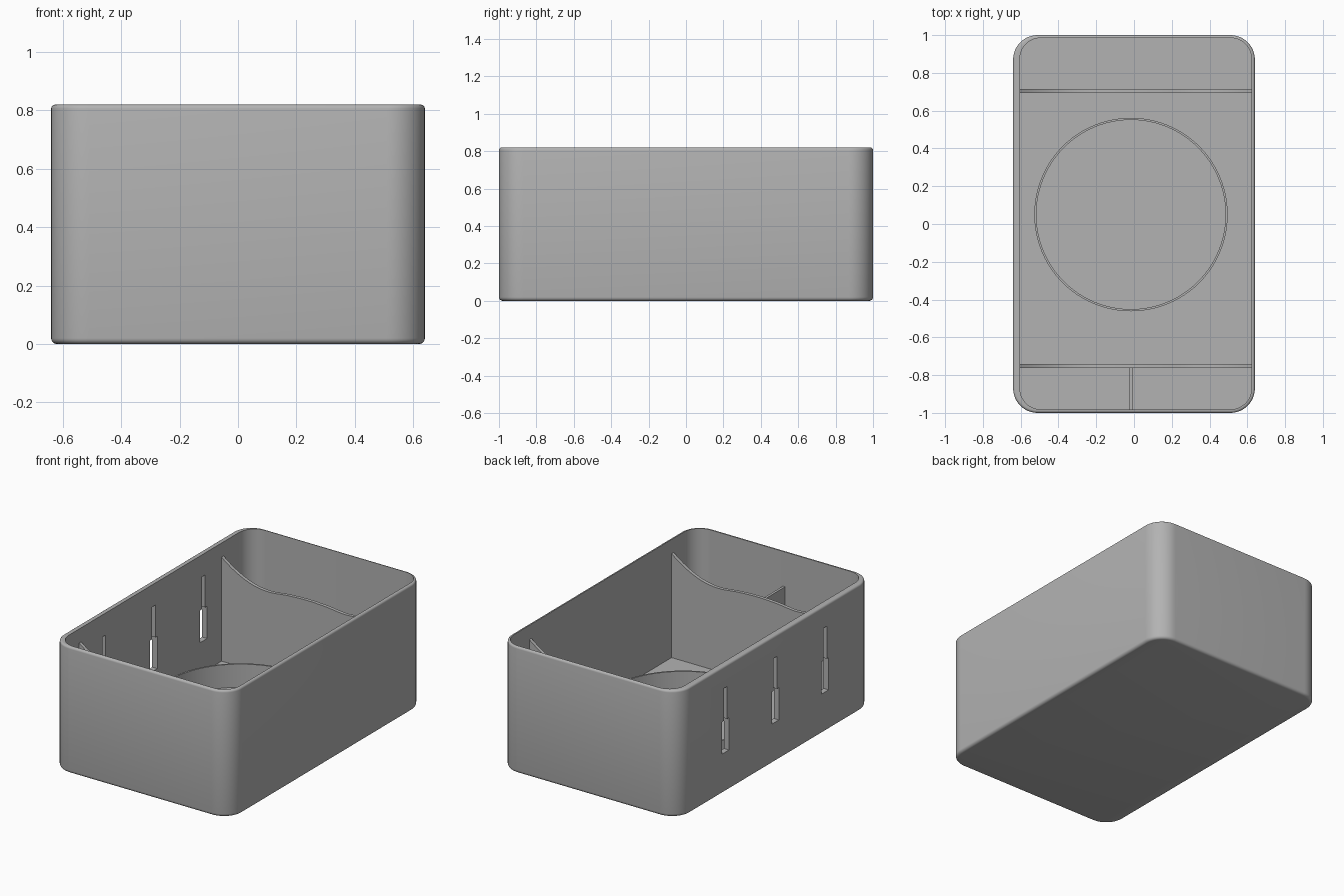
import bpy, bmesh, math

if "Cube" in bpy.data.objects:
    bpy.data.objects.remove(bpy.data.objects["Cube"])

grey = bpy.data.materials.new("light_grey")
grey.diffuse_color = (0.45, 0.45, 0.45, 1)
grey.use_nodes = True
grey.node_tree.nodes["Principled BSDF"].inputs["Base Color"].default_value = grey.diffuse_color


def make_object(name, bm):
    bmesh.ops.recalc_face_normals(bm, faces=bm.faces[:])
    mesh = bpy.data.meshes.new(name)
    bm.to_mesh(mesh)
    bm.free()
    mesh.materials.append(grey)
    obj = bpy.data.objects.new(name, mesh)
    bpy.context.collection.objects.link(obj)
    return obj


def smooth(obj):
    bpy.ops.object.select_all(action='DESELECT')
    obj.select_set(True)
    bpy.context.view_layer.objects.active = obj
    bpy.ops.object.shade_smooth_by_angle(angle=math.radians(35))


def rounded_rect(x0, x1, y0, y1, r, steps=12):
    pts = []
    for i, (cx, cy) in enumerate([(x1 - r, y1 - r), (x0 + r, y1 - r),
                                  (x0 + r, y0 + r), (x1 - r, y0 + r)]):
        for k in range(steps + 1):
            a = math.pi / 2 * (i + k / steps)
            pts.append((cx + r * math.cos(a), cy + r * math.sin(a)))
    return pts


def loft(name, rings, closed=False):
    """Skin equal-length rings; cap the ends, or join last to first."""
    bm = bmesh.new()
    loops = [[bm.verts.new(p) for p in ring] for ring in rings]
    pairs = list(zip(loops, loops[1:]))
    if closed:
        pairs.append((loops[-1], loops[0]))
    else:
        bm.faces.new(loops[0])
        bm.faces.new(loops[-1])
    for a, b in pairs:
        for i in range(len(a)):
            j = (i + 1) % len(a)
            bm.faces.new((a[i], a[j], b[j], b[i]))
    return make_object(name, bm)


def extrude_profile(name, pts, offset):
    """Solid from a flat outline of 3D points, pushed along offset."""
    far = [tuple(c + d for c, d in zip(p, offset)) for p in pts]
    return loft(name, [pts, far])


# Open box: rounded outer skin, rim, inner skin and floor
H, FLOOR, FB, FT = 0.82, 0.055, 0.02, 0.014


def outer(inset, z):
    return [(x, y, z) for x, y in rounded_rect(
        -0.64 + inset, 0.64 - inset, -1 + inset, 1 - inset, 0.13 - inset)]


def inner(z):
    return [(x, y, z) for x, y in rounded_rect(-0.604, 0.622, -0.981, 0.985, 0.11)]


arc = [math.pi / 2 * k / 4 for k in range(5)]
rings = [outer(FB * (1 - math.sin(a)), FB * (1 - math.cos(a))) for a in arc]
rings += [outer(FT * (1 - math.cos(a)), H - FT * (1 - math.sin(a))) for a in arc]
rings += [inner(H), inner(FLOOR)]
box = loft("box_shell", rings)

# Keyhole slots through the left wall
for i, y in enumerate((-0.51, 0, 0.51)):
    outline = [(-0.036, 0.258), (0.036, 0.258), (0.036, 0.467), (0.017, 0.467),
               (0.017, 0.677), (-0.017, 0.677), (-0.017, 0.467), (-0.036, 0.467)]
    cutter = extrude_profile(f"slot_cutter_{i}", [(-0.7, y + u, z) for u, z in outline],
                             (0.15, 0, 0))
    cutter.hide_render = True
    cutter.hide_viewport = True
    cut = box.modifiers.new("slot", 'BOOLEAN')
    cut.operation = 'DIFFERENCE'
    cut.solver = 'EXACT'
    cut.object = cutter
bpy.context.view_layer.update()
cut_mesh = bpy.data.meshes.new_from_object(
    box.evaluated_get(bpy.context.evaluated_depsgraph_get()))
box.modifiers.clear()
box.data = cut_mesh
for helper in [o for o in bpy.data.objects if "cutter" in o.name]:
    bpy.data.objects.remove(helper)
smooth(box)

# Cross dividers with a wavy top edge, high at the walls
half = [(0, 0.612), (0.14, 0.606), (0.28, 0.593), (0.40, 0.611),
        (0.52, 0.664), (0.622, 0.735)]


def wave(t):
    """Smooth (Catmull-Rom) height at distance t from the centre."""
    pts = [(-half[1][0], half[1][1])] + half + [(0.72, 0.82)]
    for i in range(1, len(pts) - 2):
        (x1, p1), (x2, p2) = pts[i], pts[i + 1]
        if t <= x2 + 1e-6:
            (x0, p0), (x3, p3) = pts[i - 1], pts[i + 2]
            w, u = x2 - x1, (t - x1) / (x2 - x1)
            m1, m2 = (p2 - p0) / (x2 - x0) * w, (p3 - p1) / (x3 - x1) * w
            return ((2*u**3 - 3*u**2 + 1) * p1 + (u**3 - 2*u**2 + u) * m1
                    + (3*u**2 - 2*u**3) * p2 + (u**3 - u**2) * m2)


for name, y in (("back_divider", 0.694), ("front_divider", -0.763)):
    xs = [-0.61 + 1.238 * k / 48 for k in range(49)]
    top = [(x, y, wave(abs(x - 0.009))) for x in xs]
    base = [(xs[-1], y, FLOOR - 0.01), (xs[0], y, FLOOR - 0.01)]
    smooth(extrude_profile(name, top + base, (0, 0.022, 0)))

# Short rib splitting the front compartment
extrude_profile("front_rib", [(-0.024, -0.985, FLOOR - 0.01), (-0.024, -0.755, FLOOR - 0.01),
                              (-0.024, -0.755, 0.595), (-0.024, -0.985, 0.595)],
                (0.016, 0, 0))


# Thin round holder standing on the floor
def circle(r, z, n=96):
    return [(-0.016 + r * math.cos(2 * math.pi * k / n),
             0.05 + r * math.sin(2 * math.pi * k / n), z) for k in range(n)]


smooth(loft("round_holder", [circle(0.512, FLOOR - 0.01), circle(0.512, 0.205),
                             circle(0.501, 0.205), circle(0.501, FLOOR - 0.01)], closed=True))
